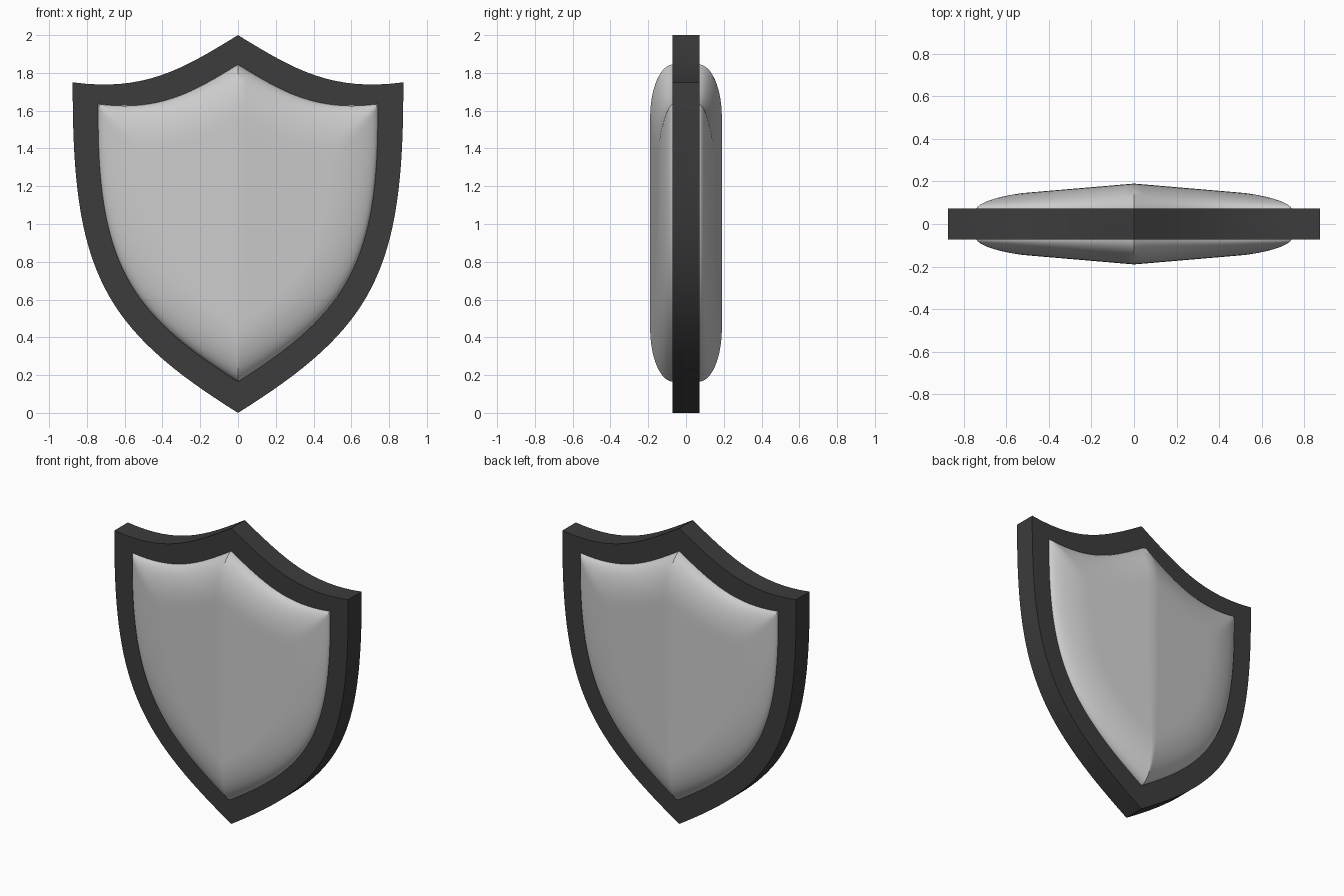
import bpy, bmesh, math
from mathutils import Vector
from mathutils.geometry import intersect_point_line

if "Cube" in bpy.data.objects:
    bpy.data.objects.remove(bpy.data.objects["Cube"])

# Half outlines (x, z) as bezier control points: centre top -> corner -> bottom tip
OUT_TOP = [(0, 2.0), (.30, 1.815), (.50, 1.70), (.875, 1.75)]
OUT_SIDE = [(.875, 1.75), (.88, .75), (.72, .45), (0, 0)]
IN_TOP = [(0, 1.845), (.25, 1.69), (.42, 1.595), (.74, 1.635)]
IN_SIDE = [(.74, 1.635), (.75, .80), (.58, .53), (0, .165)]


def bez(p, t):
    w = ((1-t)**3, 3*t*(1-t)**2, 3*t*t*(1-t), t**3)
    return Vector((sum(a*q[0] for a, q in zip(w, p)),
                   sum(a*q[1] for a, q in zip(w, p)), 0))


def half_outline(top, side, a=16, b=32):
    return [bez(top, i/a) for i in range(a)] + [bez(side, i/b) for i in range(b+1)]


def finish(bm, name):
    bmesh.ops.recalc_face_normals(bm, faces=bm.faces)
    me = bpy.data.meshes.new(name)
    bm.to_mesh(me)
    bm.free()
    ob = bpy.data.objects.new(name, me)
    bpy.context.collection.objects.link(ob)
    bpy.ops.object.select_all(action='DESELECT')
    ob.select_set(True)
    bpy.context.view_layer.objects.active = ob
    bpy.ops.object.shade_smooth_by_angle(angle=math.radians(35))
    return ob


# Rim: flat frame between the outer and inner outlines
def full(half):
    return half + [Vector((-p.x, p.y, 0)) for p in half[-2:0:-1]]


T = 0.072
outer = full(half_outline(OUT_TOP, OUT_SIDE))
inner = full(half_outline(IN_TOP, IN_SIDE))
bm = bmesh.new()
loops = [[bm.verts.new((p.x, y, p.y)) for p in o]
         for o, y in ((outer, -T), (outer, T), (inner, T), (inner, -T))]
n = len(outer)
for k in range(4):
    A, B = loops[k], loops[(k+1) % 4]
    for i in range(n):
        j = (i+1) % n
        bm.faces.new((A[i], A[j], B[j], B[i]))
rim = finish(bm, "shield_rim")
dark = bpy.data.materials.new("dark_grey")
dark.diffuse_color = (.045, .045, .045, 1)
dark.use_nodes = True
dark.node_tree.nodes["Principled BSDF"].inputs["Base Color"].default_value = dark.diffuse_color
rim.data.materials.append(dark)

# Panel: pillow with a central ridge, rounded at the edges, front and back
edge = half_outline(IN_TOP, IN_SIDE, 24, 40)
BASE, R = 0.068, 0.24


def edge_distance(p):
    best = 9
    for a, b in zip(edge, edge[1:]):
        q, t = intersect_point_line(p, a, b)
        q = a if t < 0 else b if t > 1 else q
        best = min(best, (p - q).length)
    return best


def height(p, border):
    if border:
        return BASE
    u = min(edge_distance(p)/R, 1)
    return BASE + (.19 - .085*p.x - BASE)*math.sqrt(1 - (1-u)**2)


ROWS, COLS = 48, 28
corner, centre_top = bez(IN_TOP, 1), bez(IN_TOP, 0)
grid = []
for i in range(ROWS+1):
    t = (1 - math.cos(math.pi*i/ROWS))/2
    side = bez(IN_SIDE, 1-t)
    f = (side.y - .165)/(corner.y - .165)
    mid = Vector((0, .165 + 1.68*f, 0))
    row = []
    for j in range(COLS+1):
        s = math.sin(math.pi/2*j/COLS)
        bow = bez(IN_TOP, s) - centre_top.lerp(corner, s)
        p = mid.lerp(side, s) + bow*f*f
        row.append((p.x, height(p, i in (0, ROWS) or j == COLS), p.y))
    grid.append(row)

bm = bmesh.new()
for sx in (-1, 1):
    for sy in (-1, 1):
        V = [[bm.verts.new((sx*x, sy*y, z)) for x, y, z in row] for row in grid]
        for i in range(ROWS):
            for j in range(COLS):
                bm.faces.new((V[i][j], V[i][j+1], V[i+1][j+1], V[i+1][j]))
bmesh.ops.remove_doubles(bm, verts=bm.verts, dist=1e-5)
bmesh.ops.bridge_loops(bm, edges=[e for e in bm.edges if e.is_boundary])
finish(bm, "shield_panel")
